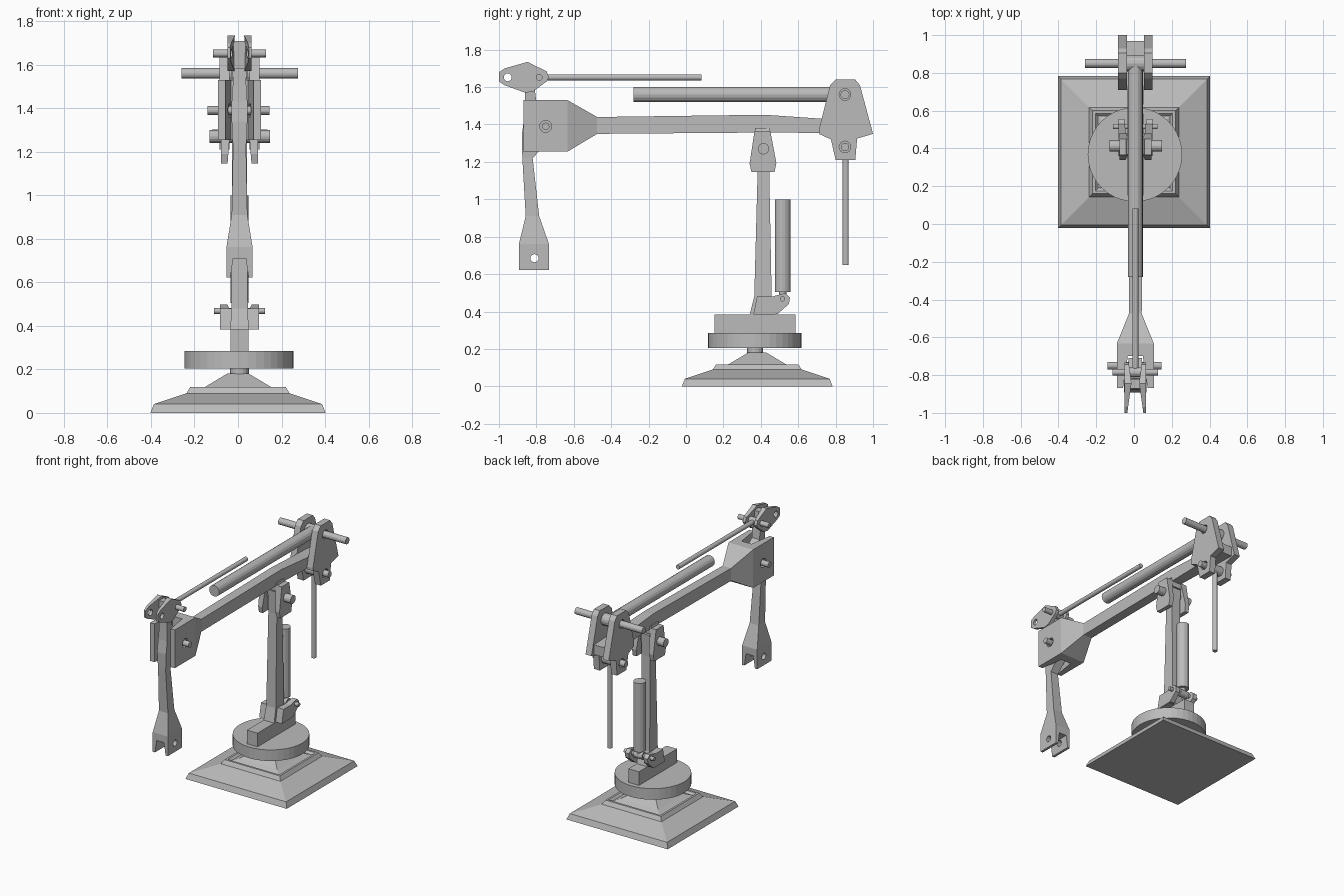
import bpy, bmesh, math
from mathutils import Vector, Matrix

if "Cube" in bpy.data.objects:
    bpy.data.objects.remove(bpy.data.objects["Cube"])

CX = 0.007  # the arm sits a hair off the centre line
grey = bpy.data.materials.new("plain grey")
grey.diffuse_color = (0.5, 0.5, 0.5, 1)
grey.use_nodes = True
grey.node_tree.nodes["Principled BSDF"].inputs["Base Color"].default_value = grey.diffuse_color


def finish(name, bm):
    bmesh.ops.recalc_face_normals(bm, faces=bm.faces)
    me = bpy.data.meshes.new(name)
    bm.to_mesh(me)
    bm.free()
    me.materials.append(grey)
    ob = bpy.data.objects.new(name, me)
    bpy.context.collection.objects.link(ob)
    return ob


def loft(name, axis, sections, cx=CX):
    """Rectangular sections (t, low, high, half width in x) along axis y or z."""
    bm = bmesh.new()
    rings = []
    for t, lo, hi, hx in sections:
        ring = []
        for sx, o in ((-1, lo), (1, lo), (1, hi), (-1, hi)):
            co = (cx + sx * hx, o, t) if axis == 'z' else (cx + sx * hx, t, o)
            ring.append(bm.verts.new(co))
        rings.append(ring)
    for a, b in zip(rings, rings[1:]):
        for i in range(4):
            j = (i + 1) % 4
            bm.faces.new((a[i], a[j], b[j], b[i]))
    bm.faces.new(rings[0])
    bm.faces.new(rings[-1])
    return finish(name, bm)


def rod(name, a, b, r, n=16):
    a, b = Vector(a), Vector(b)
    rot = (b - a).to_track_quat('Z', 'Y').to_matrix().to_4x4()
    bm = bmesh.new()
    bmesh.ops.create_cone(bm, cap_ends=True, segments=n, radius1=r, radius2=r,
                          depth=(b - a).length,
                          matrix=Matrix.Translation((a + b) / 2) @ rot)
    return finish(name, bm)


def pin(name, y, z, x0, x1, r):
    return rod(name, (x0, y, z), (x1, y, z), r)


def cheeks(name, outline, holes, inner, outer):
    """Mirrored pair of drilled side plates; inner(y, z) gives the inner face."""
    for side, label in ((-1, "left"), (1, "right")):
        bm = bmesh.new()
        loops = [outline] + [[(y + r * math.cos(k * math.pi / 8),
                               z + r * math.sin(k * math.pi / 8))
                              for k in range(16)] for y, z, r in holes]
        edges = []
        for pts in loops:
            vs = [bm.verts.new((CX + side * outer, y, z)) for y, z in pts]
            edges += [bm.edges.new((vs[i - 1], vs[i])) for i in range(len(vs))]
        bmesh.ops.triangle_fill(bm, use_beauty=True, use_dissolve=False,
                                edges=edges, normal=(side, 0, 0))
        ext = bmesh.ops.extrude_face_region(bm, geom=bm.faces[:],
                                            use_keep_orig=True)
        for v in ext['geom']:
            if isinstance(v, bmesh.types.BMVert):
                v.co.x = CX + side * inner(v.co.y, v.co.z)
        finish(name + "_" + label, bm)


# stepped square base and turntable
BY = 0.381
loft("base", 'z', [(z, BY - h, BY + h, h) for z, h in (
    (0, .403), (.04, .387), (.09, .237), (.118, .22), (.118, .205),
    (.104, .19), (.12, .15), (.18, .05))], 0)
rod("base_stem", (CX, .37, .16), (CX, .37, .22), .043)
rod("turntable", (.005, .368, .205), (.005, .368, .285), .25, 40)
loft("turntable_block", 'z', [(.28, .152, .585, .042), (.383, .152, .585, .042)])

# column with the fork that carries the boom
loft("column", 'z', [(.38, .34, .49, .042), (.48, .365, .458, .038),
                     (1.15, .383, .445, .034), (1.31, .375, .453, .034)])
cheeks("boom_fork", [(.366, 1.365), (.451, 1.365), (.483, 1.195), (.473, 1.145),
                     (.35, 1.145), (.34, 1.19)], [],
       lambda y, z: .055 - .08 * (z - 1.145), .085)
loft("boom_fork_bridge", 'z', [(1.32, .368, .45, .06), (1.38, .368, .45, .045)])
pin("boom_pin", .414, 1.27, -.13, .148, .03)

# lift cylinder behind the column
cheeks("lift_lug", [(.38, .48), (.46, .48), (.53, .498), (.556, .475), (.55, .44),
                    (.49, .387), (.36, .383)], [],
       lambda y, z: .04 + .12 * max(0, y - .4), .09)
loft("lift_lug_bridge", 'z', [(.383, .37, .48, .088), (.475, .39, .455, .07)])
pin("lift_pin", .516, .468, -.11, .125, .014)
pin("lift_eye", .516, .468, CX - .035, CX + .035, .026)
rod("lift_neck", (CX, .517, .46), (CX, .517, .51), .02)
rod("lift_cylinder", (CX, .517, .505), (CX, .517, 1.0), .042)

# main boom, flaring into the front fork
loft("boom", 'y', [(-.70, 1.255, 1.53, .098), (-.633, 1.255, 1.53, .098),
                   (-.475, 1.35, 1.44, .034), (.42, 1.357, 1.452, .036),
                   (.74, 1.355, 1.43, .045), (.97, 1.35, 1.42, .045)])
cheeks("elbow_fork", [(-.868, 1.255), (-.69, 1.255), (-.69, 1.53), (-.868, 1.53)],
       [(-.75, 1.39, .032)], lambda y, z: .065 - .15 * (y + .868), .098)
pin("elbow_pin", -.75, 1.39, -.14, .145, .02)

# rear rocker plates with the long cylinder and the hanging rod
cheeks("rear_plate", [(.80, 1.64), (.905, 1.64), (.93, 1.61), (1.0, 1.35),
                      (.915, 1.325), (.905, 1.21), (.80, 1.21), (.775, 1.32),
                      (.71, 1.35), (.71, 1.37), (.77, 1.61)],
       [(.85, 1.56, .031), (.85, 1.28, .031)], lambda y, z: .045, .092)
pin("rear_upper_pin", .85, 1.56, -.26, .275, .024)
pin("rear_lower_pin", .85, 1.28, -.12, .135, .022)
pin("stick_cylinder_eye", .85, 1.56, CX - .047, CX + .047, .042)
rod("stick_cylinder", (CX, -.28, 1.56), (CX, .85, 1.56), .04)
pin("hanging_rod_eye", .85, 1.28, CX - .045, CX + .045, .035)
rod("hanging_rod", (CX, .853, .65), (CX, .853, 1.28), .017)

# forearm hanging from the elbow, with the wrist fork at its foot
loft("forearm", 'z', [(.71, -.893, -.733, .06), (.762, -.893, -.733, .06),
                      (.91, -.857, -.785, .036), (1.22, -.875, -.82, .03),
                      (1.34, -.878, -.71, .036), (1.43, -.866, -.71, .036),
                      (1.52, -.862, -.80, .03), (1.60, -.86, -.81, .034)])
cheeks("wrist_fork", [(-.893, .622), (-.733, .622), (-.733, .715), (-.893, .715)],
       [(-.81, .685, .022)], lambda y, z: .042 - .15 * (z - .622), .06)

# top bracket of the forearm and the linkage rod
cheeks("top_bracket", [(-1, 1.68), (-.97, 1.70), (-.845, 1.735), (-.82, 1.72),
                       (-.745, 1.685), (-.733, 1.652), (-.745, 1.63),
                       (-.82, 1.575), (-.86, 1.57), (-.97, 1.61), (-1, 1.63)],
       [(-.953, 1.652, .021)],
       lambda y, z: .02 + .14 * abs(y + .84), .056)
loft("top_bracket_core", 'z', [(1.58, -.87, -.815, .04), (1.71, -.87, -.82, .04)])
pin("linkage_pin", -.785, 1.652, -.115, .128, .018)
pin("linkage_eye", -.785, 1.652, CX - .03, CX + .03, .026)
rod("linkage_rod", (CX, -.785, 1.652), (CX, .083, 1.652), .016)
